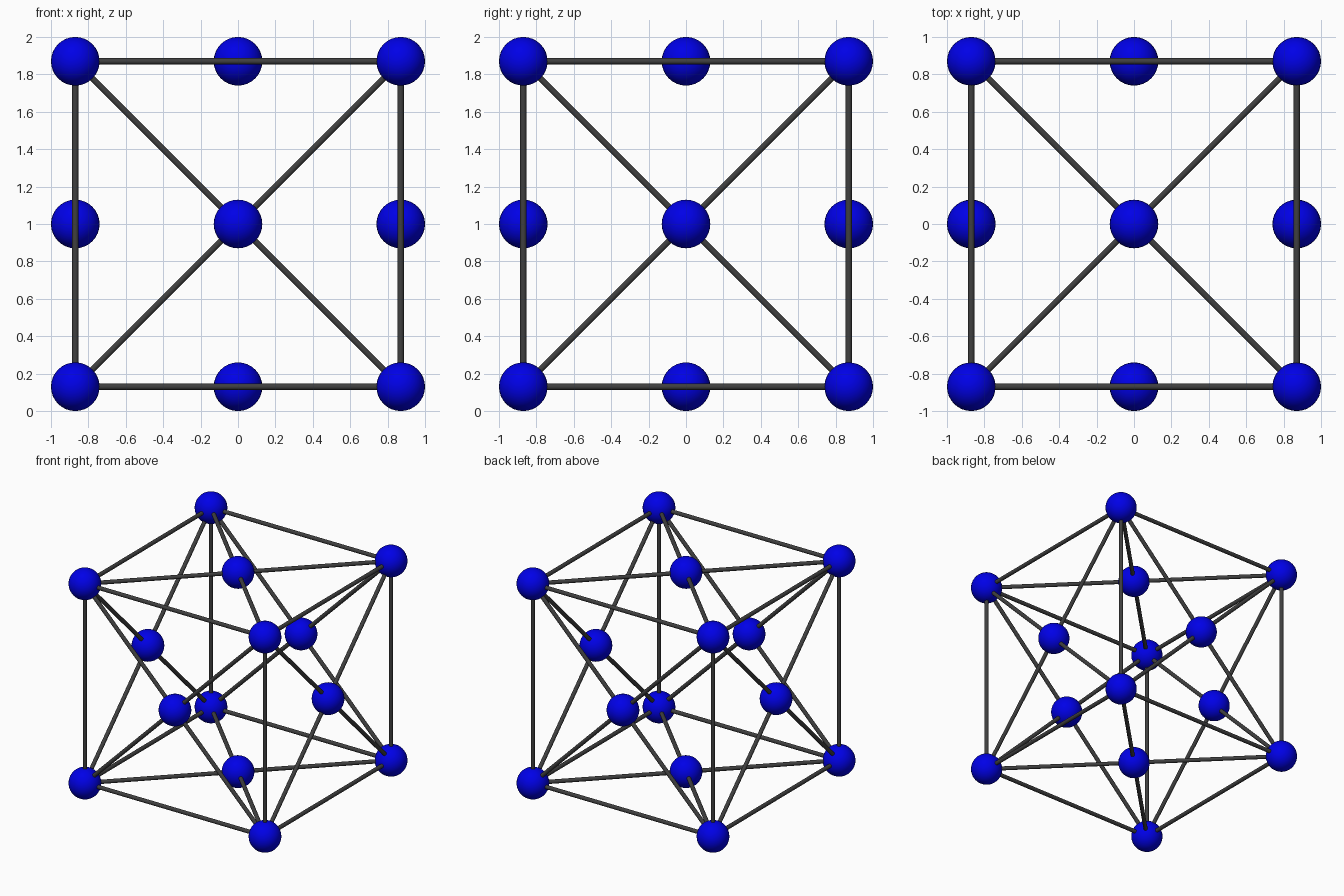
import bpy
from mathutils import Vector

HALF = 0.87          # half the cell edge
BALL_RADIUS = 0.13
ROD_RADIUS = 0.017
CENTRE = Vector((0, 0, 1))

default_cube = bpy.data.objects.get("Cube")
if default_cube:
    bpy.data.objects.remove(default_cube, do_unlink=True)


def make_material(name, colour):
    mat = bpy.data.materials.new(name)
    mat.use_nodes = True
    mat.diffuse_color = colour
    bsdf = next(n for n in mat.node_tree.nodes if n.type == 'BSDF_PRINCIPLED')
    bsdf.inputs["Base Color"].default_value = colour
    return mat


blue = make_material("blue", (0, 0, 0.8, 1))
grey = make_material("dark grey", (0.05, 0.05, 0.05, 1))


def finish(name, mat):
    obj = bpy.context.object
    obj.name = name
    obj.data.materials.append(mat)
    bpy.ops.object.shade_smooth_by_angle()


def ball(name, point):
    bpy.ops.mesh.primitive_uv_sphere_add(
        segments=32, ring_count=16, radius=BALL_RADIUS, location=CENTRE + point)
    finish(name, blue)


def rod(name, start, end):
    span = end - start
    bpy.ops.mesh.primitive_cylinder_add(
        vertices=16, radius=ROD_RADIUS, depth=span.length,
        location=CENTRE + (start + end) / 2,
        rotation=span.to_track_quat('Z', 'Y').to_euler())
    finish(name, grey)


# Corner balls
signs = (-HALF, HALF)
corners = [Vector((x, y, z)) for x in signs for y in signs for z in signs]
for corner in corners:
    ball("corner_ball", corner)

# Edge rods join corners that differ along one axis
for i, a in enumerate(corners):
    for b in corners[i + 1:]:
        if sum(p != q for p, q in zip(a, b)) == 1:
            rod("edge_rod", a, b)

# Face balls, each with four rods out to the corners of its face
for axis in range(3):
    for side in signs:
        middle = Vector((0, 0, 0))
        middle[axis] = side
        ball("face_ball", middle)
        for corner in corners:
            if corner[axis] * side > 0:
                rod("diagonal_rod", middle, corner)
